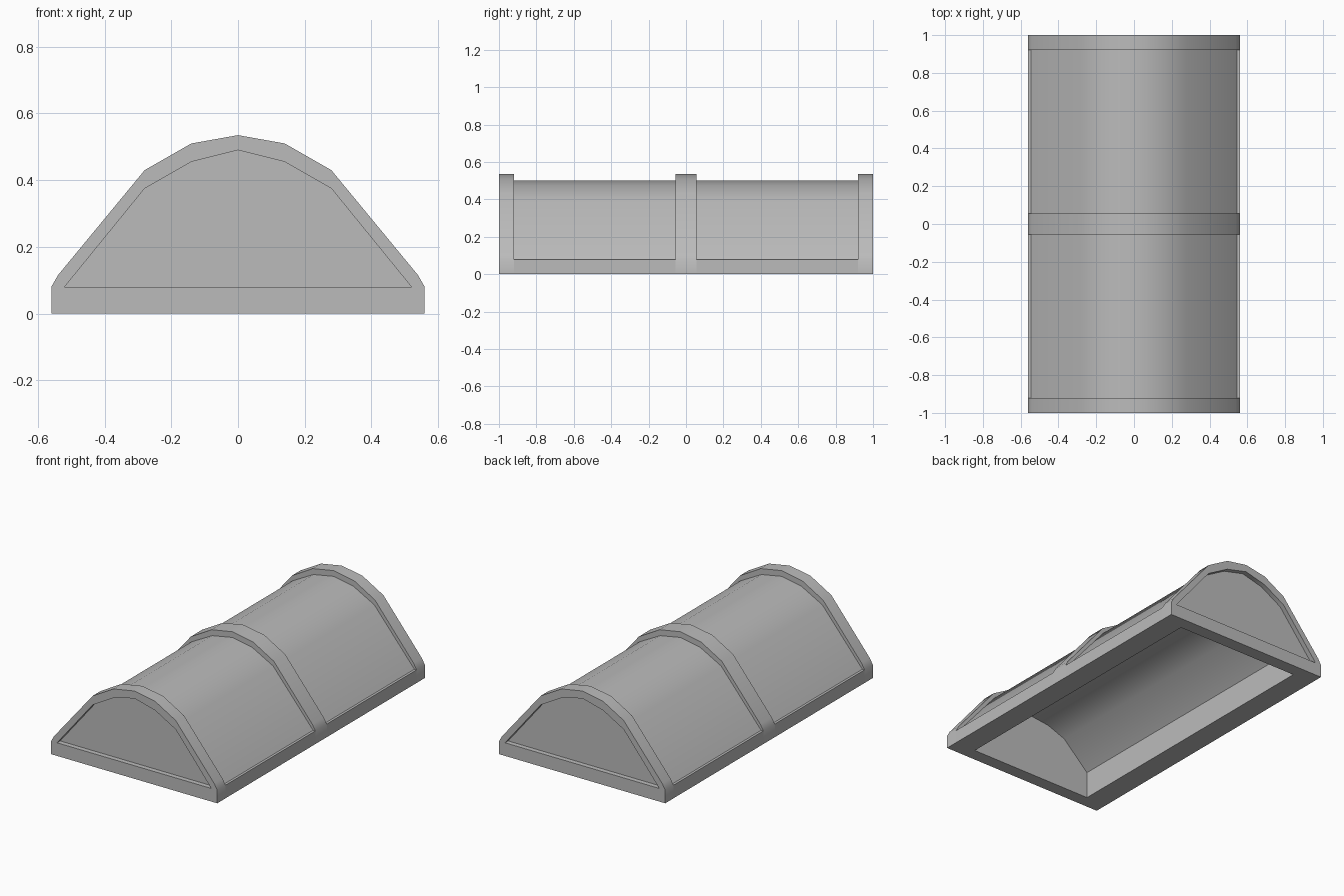
import bpy
import bmesh

cube = bpy.data.objects.get("Cube")
if cube:
    bpy.data.objects.remove(cube)

grey = bpy.data.materials.new("light_grey")
grey.use_nodes = True
colour = (0.5, 0.5, 0.5, 1)
grey.diffuse_color = colour
grey.node_tree.nodes["Principled BSDF"].inputs["Base Color"].default_value = colour


def mirrored(half):
    """Complete a half profile that ends on the centre line."""
    return half + [(-x, z) for x, z in reversed(half[:-1])]


def loft(name, sections, closed=False, cap_start=False, cap_end=False):
    """Skin a list of (y, profile) sections."""
    bm = bmesh.new()
    rings = [[bm.verts.new((x, y, z)) for x, z in prof] for y, prof in sections]
    n = len(rings[0])
    for a, b in zip(rings, rings[1:]):
        for i in range(n if closed else n - 1):
            j = (i + 1) % n
            bm.faces.new((a[i], b[i], b[j], a[j]))
    if cap_start:
        bm.faces.new(rings[0])
    if cap_end:
        bm.faces.new(rings[-1][::-1])
    bmesh.ops.remove_doubles(bm, verts=bm.verts, dist=0.0005)
    mesh = bpy.data.meshes.new(name)
    bm.to_mesh(mesh)
    bm.free()
    mesh.materials.append(grey)
    obj = bpy.data.objects.new(name, mesh)
    bpy.context.collection.objects.link(obj)
    bpy.ops.object.select_all(action="DESELECT")
    obj.select_set(True)
    bpy.context.view_layer.objects.active = obj
    bpy.ops.object.shade_smooth_by_angle(angle=0.6)
    return obj


# Half profiles from the foot to the ridge
rib_half = [(.56, 0), (.56, .08), (.54, .115), (.28, .43), (.14, .51), (0, .535)]
pane_half = [(.56, 0), (.56, .08), (.545, .08), (.275, .4), (.135, .475), (0, .5)]
panel_half = [(.52, .08), (.51, .0923), (.5, .1046), (.28, .375), (.14, .455), (0, .49)]
lining_half = [(.42, 0), (.42, .165), (.25, .325), (.13, .37), (0, .385)]
rim = [(.42, 0)]

rib, pane, panel = mirrored(rib_half), mirrored(pane_half), mirrored(panel_half)
rib_open, pane_open = mirrored(rim + rib_half), mirrored(rim + pane_half)
END, INNER, RECESS, MID = 1.0, 0.92, 0.97, 0.055

# End arches with recessed end panels
end = [(INNER, pane), (INNER, rib), (END, rib), (END, panel), (RECESS, panel)]
loft("back_end_arch", end, closed=True, cap_end=True)
loft("front_end_arch", [(-y, p) for y, p in reversed(end)], closed=True, cap_start=True)

# Centre arch
loft("centre_arch", [(-MID, pane_open), (-MID, rib_open), (MID, rib_open), (MID, pane_open)])

# Curved panes with their side rails
loft("front_pane", [(-INNER, pane_open), (-MID, pane_open)])
loft("back_pane", [(MID, pane_open), (INNER, pane_open)])

# Hollow inside, open at the bottom
lining = mirrored(lining_half)
loft("inner_lining", [(INNER, lining), (-INNER, lining)], cap_start=True, cap_end=True)
